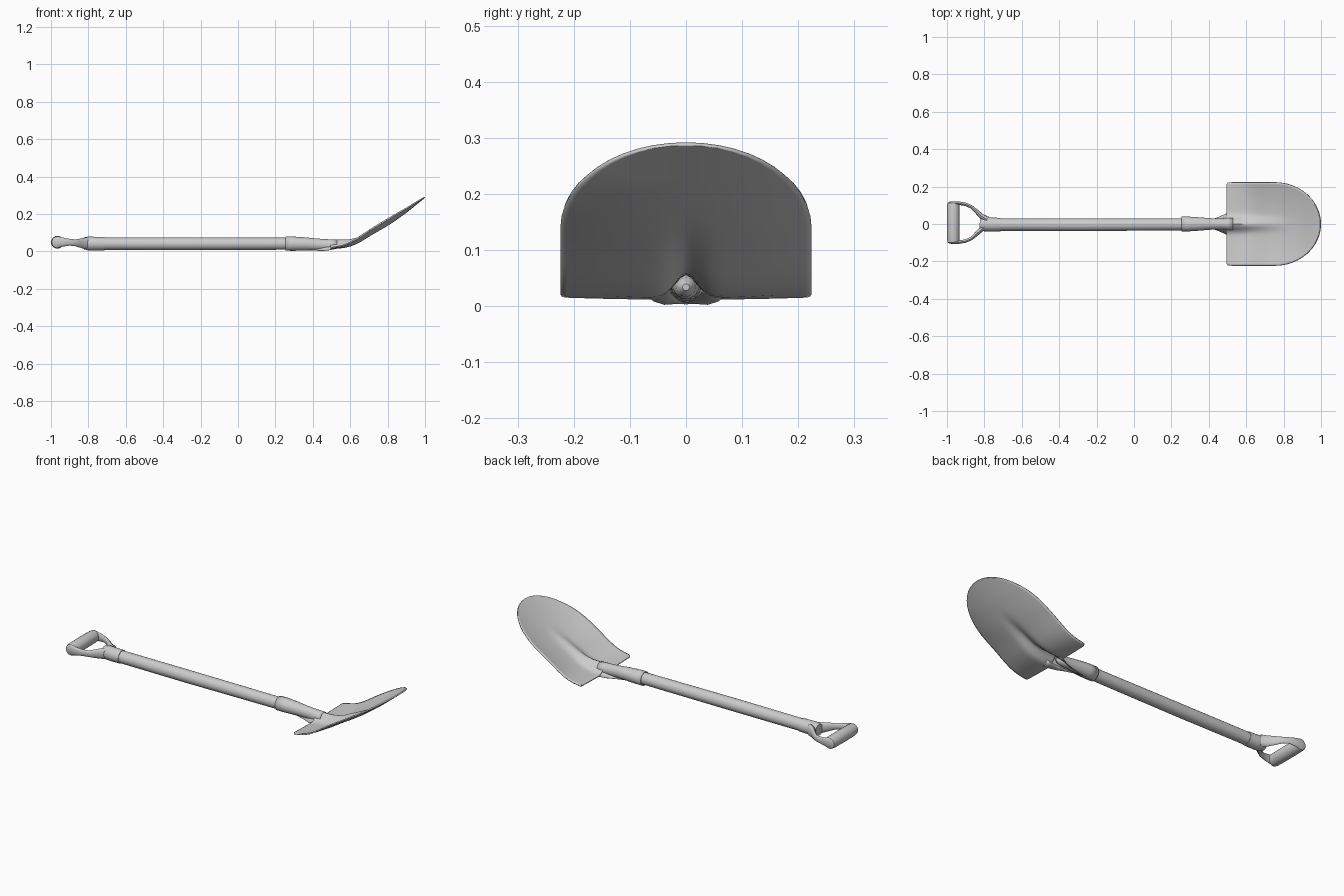
import bpy, bmesh
from math import sin, cos, pi, sqrt, exp, radians
from mathutils import Vector


def finish(name, rows, closed=False, caps=False, thick=0):
    """Skin rows of points into a smooth-shaded object."""
    bm = bmesh.new()
    vs = [[bm.verts.new(p) for p in row] for row in rows]
    n = len(vs[0])
    for a, b in zip(vs, vs[1:]):
        for i in range(n if closed else n - 1):
            j = (i + 1) % n
            bm.faces.new((a[i], a[j], b[j], b[i]))
    if caps:
        bm.faces.new(vs[0])
        bm.faces.new(vs[-1])
    bmesh.ops.remove_doubles(bm, verts=bm.verts, dist=0.0005)
    bmesh.ops.recalc_face_normals(bm, faces=bm.faces)
    me = bpy.data.meshes.new(name)
    bm.to_mesh(me)
    bm.free()
    ob = bpy.data.objects.new(name, me)
    bpy.context.collection.objects.link(ob)
    if thick:
        m = ob.modifiers.new("thickness", 'SOLIDIFY')
        m.thickness = thick
        m.offset = 0
    bpy.ops.object.select_all(action='DESELECT')
    ob.select_set(True)
    bpy.context.view_layer.objects.active = ob
    bpy.ops.object.shade_smooth_by_angle(angle=radians(40))
    return ob


def tube(name, stations, sides=20):
    """Loft ellipses along a path in plan: (x, y, z, half width, half height)."""
    pts = [Vector(s[:3]) for s in stations]
    rows = []
    for i, s in enumerate(stations):
        d = pts[min(i + 1, len(pts) - 1)] - pts[max(i - 1, 0)]
        side = Vector((-d.y, d.x, 0)).normalized()
        rows.append([pts[i] + side * s[3] * cos(2 * pi * k / sides)
                     + Vector((0, 0, s[4] * sin(2 * pi * k / sides))) for k in range(sides)])
    return finish(name, rows, closed=True, caps=True)


def lerp(table, x):
    for (x0, y0), (x1, y1) in zip(table, table[1:]):
        if x <= x1:
            return y0 + (y1 - y0) * max(0, (x - x0) / (x1 - x0))
    return table[-1][1]


# Wooden shaft with a rounded end inside the socket
tube("shaft", [(-0.80, -0.003, 0.041, 0.033, 0.033), (-0.3, -0.004, 0.041, 0.034, 0.034),
               (0.25, -0.002, 0.041, 0.032, 0.032), (0.36, 0, 0.040, 0.028, 0.028),
               (0.44, 0, 0.036, 0.023, 0.023), (0.48, 0, 0.034, 0.017, 0.017),
               (0.495, 0, 0.034, 0.006, 0.006)])

# Handle ferrule
tube("handle_ferrule", [(-0.715, -0.003, 0.041, 0.036, 0.036), (-0.76, -0.003, 0.041, 0.037, 0.037),
                        (-0.80, -0.001, 0.042, 0.038, 0.037), (-0.825, 0.001, 0.043, 0.030, 0.031)])

# Two yoke arms splaying out to the grip
for s, label in ((1, "left"), (-1, "right")):
    arm = [(-0.785, 0.016, 0.042, 0.018, 0.034), (-0.815, 0.034, 0.043, 0.014, 0.031),
           (-0.845, 0.063, 0.044, 0.011, 0.024), (-0.87, 0.085, 0.046, 0.009, 0.018),
           (-0.90, 0.098, 0.049, 0.009, 0.018), (-0.935, 0.104, 0.050, 0.009, 0.024),
           (-0.965, 0.105, 0.050, 0.009, 0.030), (-0.985, 0.104, 0.050, 0.008, 0.018)]
    tube("yoke_arm_" + label, [(x, s * y + 0.007, z, w, h) for x, y, z, w, h in arm], 12)

# Cross grip with softly rounded ends
tube("grip", [(-0.966, 0.007 + y, 0.049, r, r) for y, r in
              ((-0.111, 0.022), (-0.106, 0.030), (-0.09, 0.033), (0, 0.034),
               (0.09, 0.033), (0.106, 0.030), (0.111, 0.022))])

# Socket: a rolled sheet that opens into an arch with flared feet
rows = []
for x, zc, ry, rz, amax, fy, fz in (
        (0.255, 0.041, 0.037, 0.036, 178, 0.002, 0.006),
        (0.30, 0.041, 0.037, 0.036, 178, 0.002, 0.006),
        (0.36, 0.040, 0.033, 0.033, 170, 0.006, 0.006),
        (0.42, 0.036, 0.028, 0.031, 145, 0.024, 0.005),
        (0.46, 0.033, 0.028, 0.031, 115, 0.040, 0.004),
        (0.50, 0.031, 0.030, 0.031, 100, 0.058, 0.010),
        (0.53, 0.030, 0.030, 0.031, 95, 0.068, 0.017)):
    arc = []
    for k in range(21):
        a = radians(amax) * (k - 10) / 10
        arc.append((x, ry * sin(a), zc + rz * cos(a)))
    rows.append([(x, -fy, fz)] + arc + [(x, fy, fz)])
finish("socket", rows, thick=0.004)

# Blade: dished sheet with square shoulders, round tip and a central ridge
centre = [(0.495, 0.015), (0.56, 0.019), (0.61, 0.030), (0.65, 0.048), (0.70, 0.080),
          (0.80, 0.138), (0.90, 0.210), (1.0, 0.291)]
dish = [(0.495, 0.004), (0.56, 0.012), (0.65, 0.030), (0.80, 0.036), (1.0, 0.028)]
ridge = [(0.495, 0.044), (0.56, 0.040), (0.62, 0.031), (0.70, 0.018), (0.84, 0.0)]
xs = [0.495, 0.502, 0.52, 0.545, 0.57, 0.60, 0.63, 0.66, 0.69, 0.72]
xs += [0.75 + 0.248 * sin(pi / 2 * k / 12) for k in range(13)]
rows = []
for i, x in enumerate(xs):
    half = 0.223 * sqrt(max(0, 1 - (max(0, x - 0.75) / 0.248) ** 2))
    half -= (0.010, 0.002)[i] if i < 2 else 0
    row = []
    for k in range(41):
        y = half * (k - 20) / 20
        z = lerp(centre, x) + lerp(dish, x) * (y / 0.223) ** 2
        z += lerp(ridge, x) * exp(-(y / 0.030) ** 2)
        row.append((x, y, z))
    rows.append(row)
finish("blade", rows, thick=0.007)
